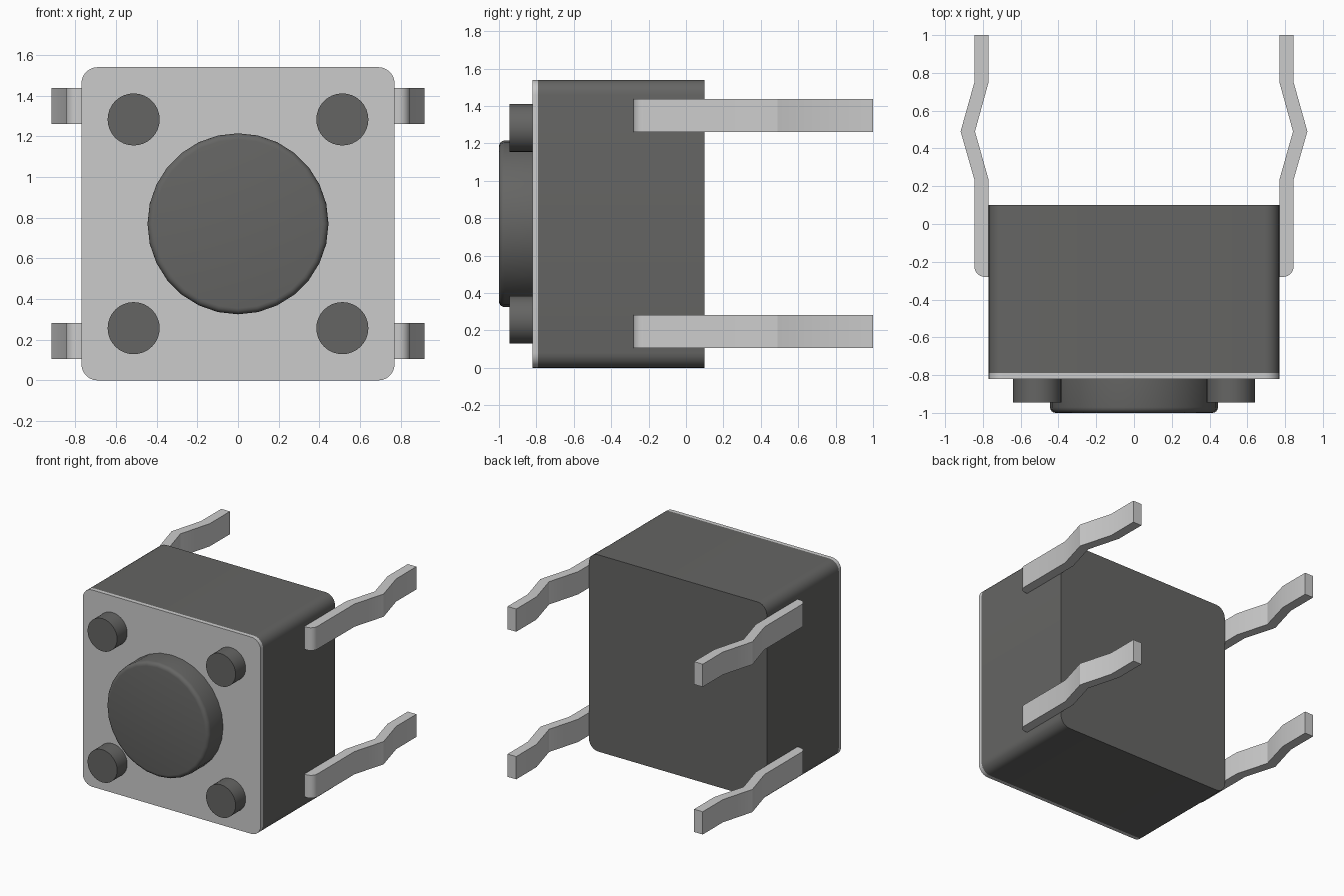
import bpy, bmesh, math
from mathutils import Vector

if "Cube" in bpy.data.objects:
    bpy.data.objects.remove(bpy.data.objects["Cube"])


def material(name, v):
    m = bpy.data.materials.new(name)
    m.diffuse_color = (v, v, v * 0.97, 1)
    m.use_nodes = True
    m.node_tree.nodes["Principled BSDF"].inputs["Base Color"].default_value = m.diffuse_color
    return m


dark = material("dark_plastic", 0.13)
metal = material("metal", 0.6)


def finish(obj, mat):
    obj.data.materials.append(mat)
    bpy.ops.object.select_all(action='DESELECT')
    obj.select_set(True)
    bpy.context.view_layer.objects.active = obj
    bpy.ops.object.shade_smooth_by_angle(angle=math.radians(30))


def prism(name, points, offset, mat):
    """Extrude a closed outline of 3D points along an offset."""
    bm = bmesh.new()
    face = bm.faces.new([bm.verts.new(p) for p in points])
    out = bmesh.ops.extrude_face_region(bm, geom=[face])
    moved = [g for g in out["geom"] if isinstance(g, bmesh.types.BMVert)]
    bmesh.ops.translate(bm, verts=moved, vec=Vector(offset))
    bmesh.ops.recalc_face_normals(bm, faces=bm.faces)
    mesh = bpy.data.meshes.new(name)
    bm.to_mesh(mesh)
    bm.free()
    obj = bpy.data.objects.new(name, mesh)
    bpy.context.collection.objects.link(obj)
    finish(obj, mat)
    return obj


def arc(cx, cy, r, start, end, n):
    return [(cx + r * math.cos(math.radians(start + (end - start) * i / n)),
             cy + r * math.sin(math.radians(start + (end - start) * i / n)))
            for i in range(n + 1)]


def cylinder(name, x, z, r, y0, y1, sides, mat, bevel=0):
    """Disc or peg pointing forward, with an optional rounded front rim."""
    bpy.ops.mesh.primitive_cylinder_add(
        vertices=sides, radius=r, depth=y1 - y0,
        location=(x, (y0 + y1) / 2, z), rotation=(math.pi / 2, 0, 0))
    obj = bpy.context.object
    obj.name = name
    if bevel:
        bm = bmesh.new()
        bm.from_mesh(obj.data)
        rim = [e for e in bm.edges if all(v.co.z > 0 for v in e.verts)]
        bmesh.ops.bevel(bm, geom=rim, offset=bevel, segments=4,
                        profile=0.5, affect='EDGES')
        bm.to_mesh(obj.data)
        bm.free()
    finish(obj, mat)


# Housing and cover plate share a rounded square outline
HALF, RAD, MID = 0.77, 0.08, 0.77
c = HALF - RAD
outline = []
for sx, sz, a in ((1, 1, 0), (-1, 1, 90), (-1, -1, 180), (1, -1, 270)):
    outline += arc(sx * c, MID + sz * c, RAD, a, a + 90, 6)
prism("housing", [(x, -0.79, z) for x, z in outline], (0, 0.89, 0), dark)
prism("cover_plate", [(x, -0.82, z) for x, z in outline], (0, 0.03, 0), metal)

# Push button and four corner pegs
cylinder("push_button", 0, MID, 0.445, -1.0, -0.81, 28, dark, 0.03)
for sx in (-1, 1):
    for sz in (-1, 1):
        cylinder("corner_peg", sx * 0.513, MID + sz * 0.513, 0.128,
                 -0.945, -0.81, 32, dark)

# Four kinked terminal legs, rounded at the outer front corner
leg = [(0.77, 1.0), (0.77, 0.75), (0.842, 0.49), (0.77, 0.235), (0.77, -0.28)]
leg += arc(0.79, -0.225, 0.055, 270, 360, 6)
leg += [(0.845, 0.235), (0.918, 0.49), (0.845, 0.75), (0.845, 1.0)]
for sx in (-1, 1):
    for z in (0.105, 1.26):
        prism("terminal_leg", [(sx * x, y, z) for x, y in leg],
              (0, 0, 0.178), metal)
